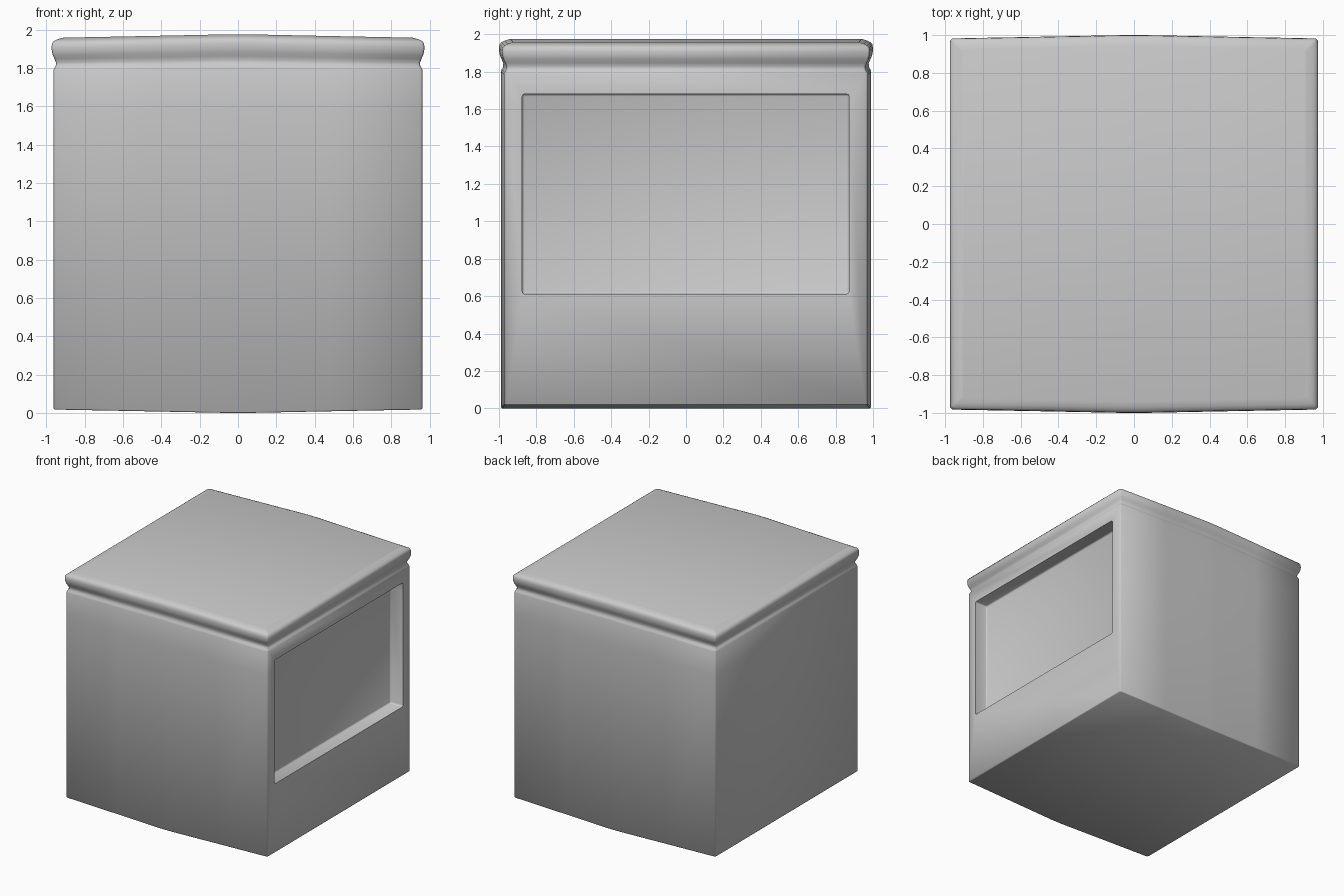
import bpy, bmesh

if "Cube" in bpy.data.objects:
    bpy.data.objects.remove(bpy.data.objects["Cube"])

HX, HY, MID = 0.963, 0.99, 0.988

# Vertical profile: height and outward offset, with a rounded lip near the top
PROFILE = [(0.0, -0.006), (0.006, 0.0), (1.60, 0.0), (1.80, 0.0), (1.812, -0.004),
           (1.825, -0.012), (1.843, -0.013), (1.862, -0.006), (1.882, 0.003),
           (1.90, 0.008), (1.925, 0.010), (1.945, 0.007), (1.957, -0.002),
           (1.966, -0.02), (1.975, -0.05)]

# Stations along x: fraction of half width, inset of y at the corner, section scale
STATIONS = [(-1, 0.012, 0.982), (-0.988, 0, 0.9825), (-0.5, 0, 0.9915), (-0.06, 0, 1.0),
            (0.06, 0, 1.0), (0.5, 0, 0.9915), (0.988, 0, 0.9825), (1, 0.012, 0.982)]


def make_body():
    bm = bmesh.new()
    rings = []
    for z, d in PROFILE:
        pts = []
        for side, row in ((-1, STATIONS), (1, STATIONS[::-1])):
            for t, inset, s in row:
                pts.append((t * (HX + d), side * (HY + d - inset) * s, MID + (z - MID) * s))
        rings.append([bm.verts.new(p) for p in pts])
    n = len(rings[0])
    # Walls
    for lo, hi in zip(rings, rings[1:]):
        for i in range(n):
            j = (i + 1) % n
            bm.faces.new((lo[i], lo[j], hi[j], hi[i]))
    # Slightly bowed bottom and top
    for ring in (rings[0], rings[-1]):
        for i in range(len(STATIONS) - 1):
            bm.faces.new((ring[i], ring[i + 1], ring[n - 2 - i], ring[n - 1 - i]))
    bmesh.ops.recalc_face_normals(bm, faces=bm.faces[:])
    me = bpy.data.meshes.new("cabinet_body")
    bm.to_mesh(me)
    bm.free()
    ob = bpy.data.objects.new("cabinet_body", me)
    bpy.context.collection.objects.link(ob)
    return ob


body = make_body()

# Cutter for the recessed panel on the right side
bpy.ops.mesh.primitive_cube_add(size=1, location=(0.993, -0.002, 1.146))
cutter = bpy.context.object
cutter.name = "recess_cutter"
cutter.scale = (0.30, 1.747, 1.068)
bpy.ops.object.transform_apply(location=False, rotation=False, scale=True)
bev = cutter.modifiers.new("soft_edges", 'BEVEL')
bev.width = 0.012
bev.segments = 2
cutter.hide_render = True

cut = body.modifiers.new("recess", 'BOOLEAN')
cut.object = cutter
cut.operation = 'DIFFERENCE'
cut.solver = 'EXACT'

bpy.ops.object.select_all(action='DESELECT')
body.select_set(True)
bpy.context.view_layer.objects.active = body
bpy.ops.object.modifier_apply(modifier=cut.name)
bpy.data.objects.remove(cutter, do_unlink=True)
bpy.ops.object.shade_smooth_by_angle(angle=0.87)
